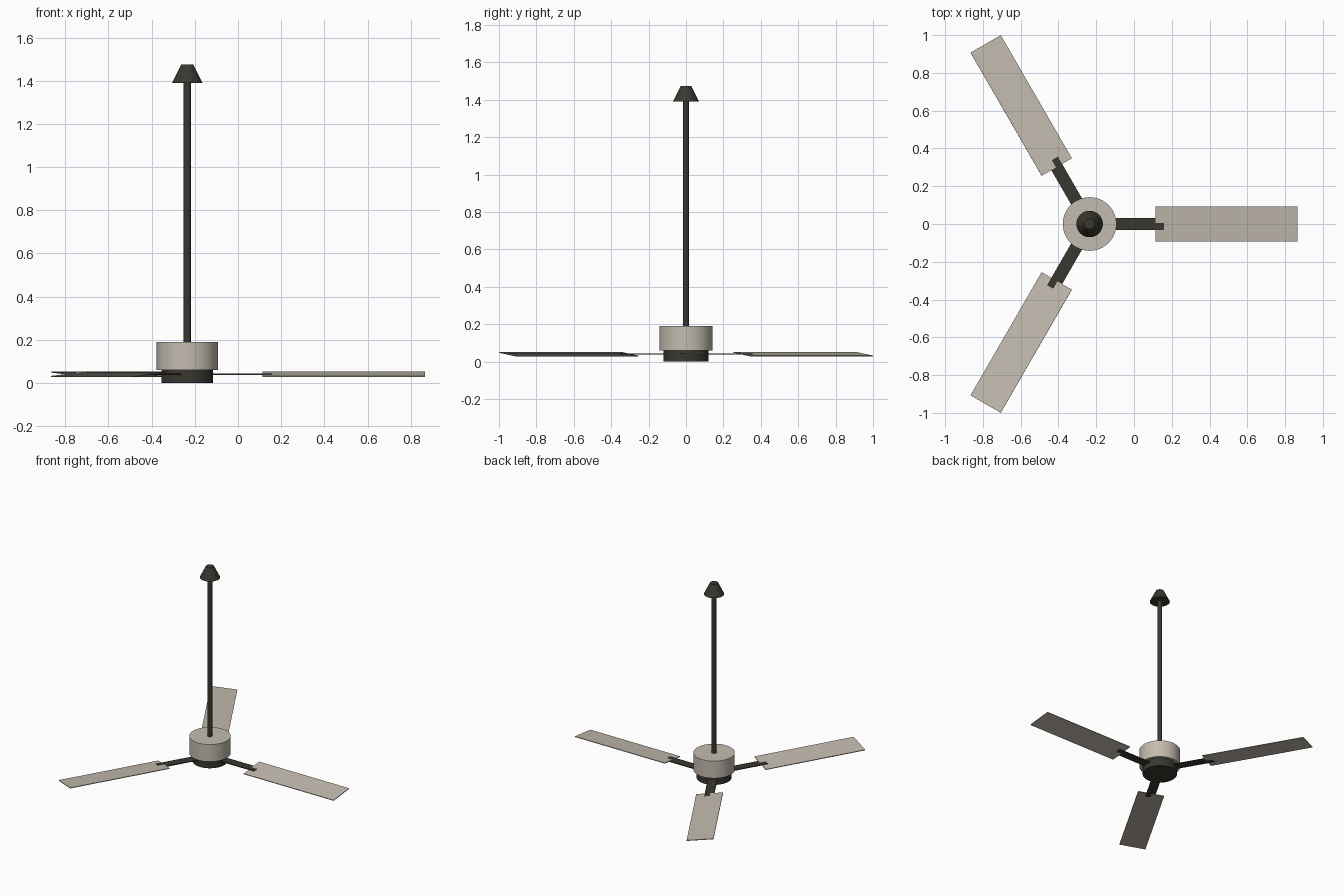
import bpy
import bmesh
from math import radians, cos, sin
from mathutils import Matrix

if "Cube" in bpy.data.objects:
    bpy.data.objects.remove(bpy.data.objects["Cube"], do_unlink=True)

CX = -0.235        # fan axis, offset because the three blades are not symmetric in x
BLADE_Z = 0.04


def material(name, rgb):
    mat = bpy.data.materials.new(name)
    mat.use_nodes = True
    mat.diffuse_color = (*rgb, 1)
    mat.node_tree.nodes["Principled BSDF"].inputs["Base Color"].default_value = (*rgb, 1)
    return mat


cream = material("warm cream", (0.55, 0.50, 0.43))
dark = material("dark bronze", (0.04, 0.038, 0.029))


def add_object(name, bm, mat):
    bmesh.ops.recalc_face_normals(bm, faces=bm.faces)
    mesh = bpy.data.meshes.new(name)
    bm.to_mesh(mesh)
    bm.free()
    mesh.materials.append(mat)
    obj = bpy.data.objects.new(name, mesh)
    bpy.context.collection.objects.link(obj)
    return obj


def turned(name, r_low, r_high, z_low, z_high, mat, sides=48):
    """Capped cylinder or cone frustum on the fan axis."""
    bm = bmesh.new()
    bmesh.ops.create_cone(bm, cap_ends=True, segments=sides, radius1=r_low,
                          radius2=r_high, depth=z_high - z_low)
    obj = add_object(name, bm, mat)
    obj.location = (CX, 0, (z_low + z_high) / 2)
    bpy.ops.object.select_all(action="DESELECT")
    obj.select_set(True)
    bpy.context.view_layer.objects.active = obj
    bpy.ops.object.shade_smooth_by_angle(angle=radians(35))
    return obj


def radial_slab(name, start, end, width, thickness, pitch, angle, mat):
    """Thin slab along a spoke, pitched about its own length."""
    bm = bmesh.new()
    size = Matrix.Diagonal((end - start, width, thickness, 1))
    bmesh.ops.create_cube(bm, size=1, matrix=Matrix.Rotation(pitch, 4, "X") @ size)
    obj = add_object(name, bm, mat)
    mid = (start + end) / 2
    obj.location = (CX + mid * cos(angle), mid * sin(angle), BLADE_Z)
    obj.rotation_euler.z = angle


# Central body, downrod and ceiling canopy
turned("lower_hub", 0.12, 0.12, 0, 0.06, dark)
turned("motor_housing", 0.142, 0.142, 0.06, 0.19, cream)
turned("downrod", 0.017, 0.017, 0.18, 1.40, dark, 24)
turned("ceiling_canopy", 0.07, 0.028, 1.39, 1.475, dark)

# Three pitched blades on flat arms
for i in range(3):
    spoke = radians(120 * i)
    radial_slab(f"blade_arm_{i + 1}", 0.08, 0.393, 0.066, 0.006, 0, spoke, dark)
    radial_slab(f"blade_{i + 1}", 0.348, 1.101, 0.186, 0.005, radians(6.2), spoke, cream)
